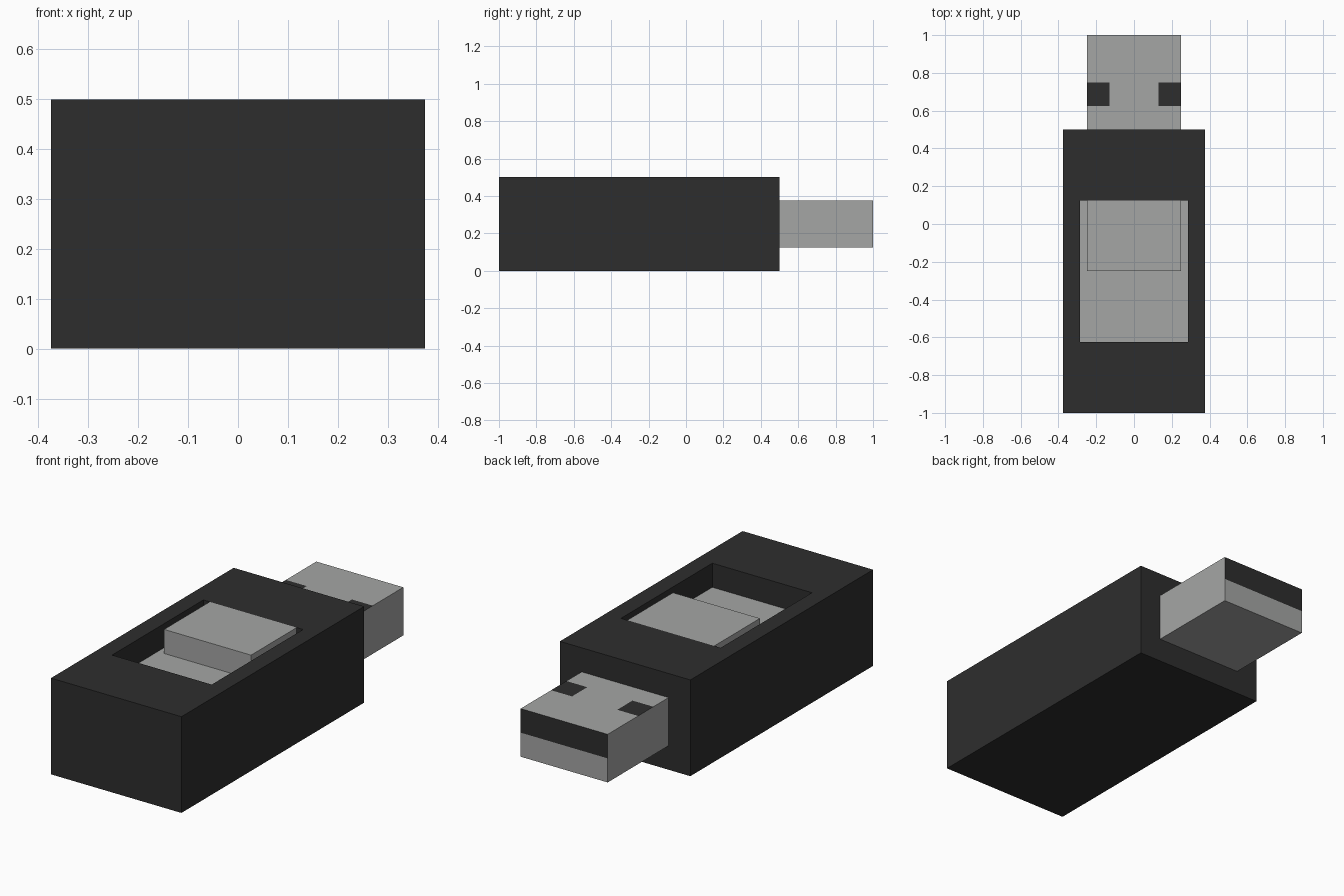
import bpy, bmesh
from mathutils import Vector

if "Cube" in bpy.data.objects:
    bpy.data.objects.remove(bpy.data.objects["Cube"])


def material(name, rgb):
    m = bpy.data.materials.new(name)
    m.diffuse_color = (*rgb, 1)
    m.use_nodes = True
    m.node_tree.nodes["Principled BSDF"].inputs["Base Color"].default_value = m.diffuse_color
    return m


MATS = [material("dark_plastic", (0.027, 0.027, 0.027)),
        material("grey_metal", (0.375, 0.381, 0.375))]
DARK, GREY = 0, 1


def box(lo, hi, mat):
    bm = bmesh.new()
    bmesh.ops.create_cube(bm, size=1)
    lo, hi = Vector(lo), Vector(hi)
    for v in bm.verts:
        v.co = Vector(hi[i] if v.co[i] > 0 else lo[i] for i in range(3))
    for f in bm.faces:
        f.material_index = mat
    return bm


def finish(bm, name):
    bmesh.ops.recalc_face_normals(bm, faces=bm.faces)
    me = bpy.data.meshes.new(name)
    bm.to_mesh(me)
    bm.free()
    for m in MATS:
        me.materials.append(m)
    ob = bpy.data.objects.new(name, me)
    bpy.context.collection.objects.link(ob)
    return ob


# Casing with a rectangular pocket in the top and a grey pocket floor
bm = box((-0.375, -1, 0), (0.375, 0.5, 0.5), DARK)
top = max(bm.faces, key=lambda f: f.calc_center_median().z)
bmesh.ops.inset_individual(bm, faces=[top], thickness=0.125)
for v in top.verts:
    v.co.y = 0.125 if v.co.y > -0.25 else -0.625
floor = bmesh.ops.extrude_discrete_faces(bm, faces=[top])["faces"][0]
for v in floor.verts:
    v.co.z = 0.375
floor.material_index = GREY
finish(bm, "casing")

# Slider filling the rear half of the pocket, flush with the top
finish(box((-0.25, -0.25, 0.375), (0.25, 0.125, 0.5), GREY), "slider")

# Plug, cut so that the notches and the upper half of its end are dark
bm = box((-0.25, 0.5, 0.125), (0.25, 1, 0.375), GREY)
for axis, pos in ((0, -0.13), (0, 0.13), (1, 0.625), (1, 0.75), (2, 0.25)):
    co, no = Vector(), Vector()
    co[axis], no[axis] = pos, 1
    bmesh.ops.bisect_plane(bm, geom=bm.verts[:] + bm.edges[:] + bm.faces[:],
                           plane_co=co, plane_no=no)
for f in bm.faces:
    c = f.calc_center_median()
    notch = c.z > 0.37 and abs(c.x) > 0.13 and 0.625 < c.y < 0.75
    opening = c.y > 0.99 and c.z > 0.25
    if notch or opening:
        f.material_index = DARK
finish(bm, "plug")
